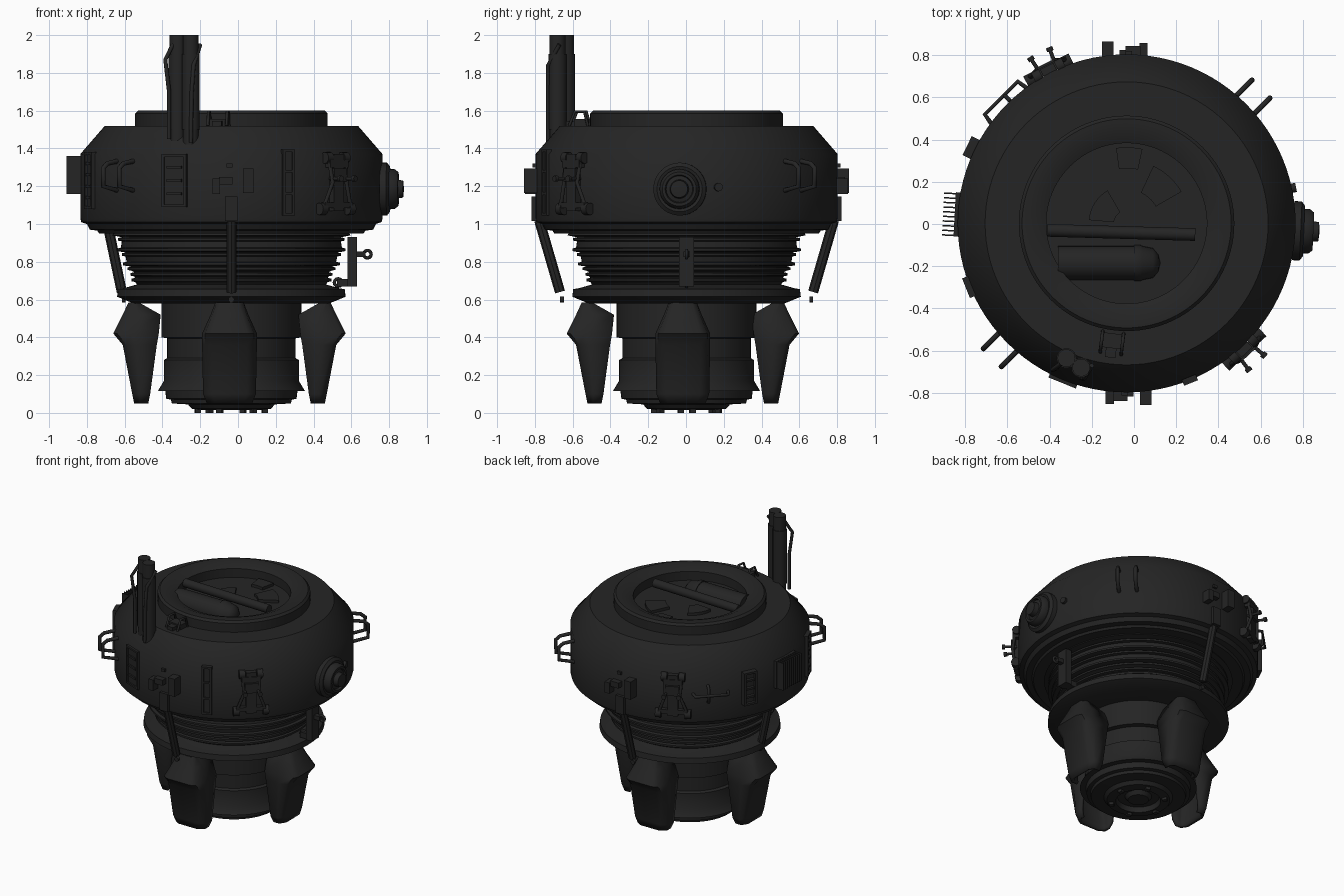
import bpy, bmesh, math
from mathutils import Matrix, Vector

default_cube = bpy.data.objects.get("Cube")
if default_cube:
    bpy.data.objects.remove(default_cube, do_unlink=True)

dark_metal = bpy.data.materials.new("dark_metal")
dark_metal.use_nodes = True
colour = (0.018, 0.018, 0.018, 1)
dark_metal.diffuse_color = colour
dark_metal.node_tree.nodes["Principled BSDF"].inputs["Base Color"].default_value = colour

CENTRE = Vector((-0.035, 0.003, 0))


def radial(angle, radius=0.0, height=0.0):
    """Frame on the hull: local y points outward, z up, x sideways."""
    return (Matrix.Translation(CENTRE) @ Matrix.Rotation(math.radians(angle - 90), 4, 'Z')
            @ Matrix.Translation((0, radius, height)))


def activate(obj):
    bpy.ops.object.select_all(action='DESELECT')
    obj.select_set(True)
    bpy.context.view_layer.objects.active = obj


def finish(name, bm, matrix=Matrix(), smooth=True):
    bmesh.ops.recalc_face_normals(bm, faces=bm.faces)
    mesh = bpy.data.meshes.new(name)
    bm.to_mesh(mesh)
    bm.free()
    obj = bpy.data.objects.new(name, mesh)
    bpy.context.collection.objects.link(obj)
    obj.matrix_world = matrix
    mesh.materials.append(dark_metal)
    if smooth:
        activate(obj)
        bpy.ops.object.shade_smooth_by_angle(angle=math.radians(42))
    return obj


def lathe(name, profile, matrix, segments=96):
    bm = bmesh.new()
    verts = [bm.verts.new((r, 0, z)) for r, z in profile]
    edges = [bm.edges.new(pair) for pair in zip(verts, verts[1:])]
    bmesh.ops.spin(bm, geom=verts + edges, axis=(0, 0, 1), cent=(0, 0, 0),
                   angle=math.tau, steps=segments, use_duplicate=False)
    bmesh.ops.remove_doubles(bm, verts=bm.verts, dist=0.0001)
    return finish(name, bm, matrix)


def boxes(name, matrix, parts):
    """Several boxes in one mesh, each given as (centre, size)."""
    bm = bmesh.new()
    for centre, size in parts:
        bmesh.ops.create_cube(bm, size=1, matrix=Matrix.Translation(centre) @ Matrix.Diagonal((*size, 1)))
    return finish(name, bm, matrix, smooth=False)


def cylinder(name, matrix, start, end, radius, segments=24):
    start, end = Vector(start), Vector(end)
    axis = end - start
    place = Matrix.Translation((start + end) / 2) @ axis.to_track_quat('Z', 'Y').to_matrix().to_4x4()
    bm = bmesh.new()
    bmesh.ops.create_cone(bm, cap_ends=True, segments=segments, radius1=radius,
                          radius2=radius, depth=axis.length, matrix=place)
    return finish(name, bm, matrix)


def pipe(name, matrix, points, radius, closed=False):
    curve = bpy.data.curves.new(name, 'CURVE')
    curve.dimensions = '3D'
    curve.bevel_depth = radius
    curve.bevel_resolution = 2
    curve.use_fill_caps = True
    spline = curve.splines.new('POLY')
    spline.points.add(len(points) - 1)
    spline.use_cyclic_u = closed
    for point, co in zip(spline.points, points):
        point.co = (*co, 1)
    obj = bpy.data.objects.new(name, curve)
    bpy.context.collection.objects.link(obj)
    obj.matrix_world = matrix
    curve.materials.append(dark_metal)
    activate(obj)
    bpy.ops.object.convert(target='MESH')


def panel(name, angle, height, w, h, depth=0.03, slats=0):
    """Framed plate on the hull wall, with optional slats."""
    bar = 0.014
    parts = [((0, 0, 0), (w, depth, h))]
    for s in (-1, 1):
        parts.append(((s * (w - bar) / 2, depth / 2, 0), (bar, depth, h)))
        parts.append(((0, depth / 2, s * (h - bar) / 2), (w, depth, bar)))
    for i in range(slats):
        parts.append(((0, depth / 2, h * ((i + 1) / (slats + 1) - 0.5)), (w * 0.6, depth, bar)))
    boxes(name, radial(angle, 0.795, height), parts)


# Main hull with the raised hatch ring and recessed floor
lathe("upper_hull", [(0, 0.95), (0.7, 0.95), (0.71, 0.965), (0.75, 0.97), (0.765, 1.0), (0.795, 1.01),
                     (0.8, 1.03), (0.8, 1.37), (0.67, 1.52), (0.51, 1.52), (0.51, 1.585), (0.495, 1.6),
                     (0.44, 1.6), (0.38, 1.575), (0.38, 1.51), (0, 1.51)], radial(90))

# Ribbed neck, stepping inward as it goes down
neck = [(0, 0.96), (0.62, 0.96), (0.63, 0.94)]
for r, z in ((0.6, 0.93), (0.605, 0.875), (0.58, 0.85), (0.575, 0.8), (0.55, 0.775), (0.535, 0.745), (0.53, 0.715)):
    neck += [(r - 0.02, z), (r, z - 0.005), (r, z - 0.018), (r - 0.02, z - 0.022)]
neck += [(0.5, 0.68), (0.57, 0.66), (0.6, 0.655), (0.605, 0.615), (0.52, 0.58), (0, 0.58)]
lathe("ribbed_neck", neck, radial(90))

# Lower drum and stepped underside
lathe("lower_drum", [(0, 0.6), (0.37, 0.6), (0.37, 0.4), (0.34, 0.395), (0.34, 0.29), (0.357, 0.28),
                     (0.357, 0.17), (0.39, 0.115), (0.35, 0.115), (0.345, 0.075), (0.32, 0.07), (0.315, 0.05),
                     (0.23, 0.045), (0.21, 0.022), (0.15, 0.015), (0.14, 0.05), (0, 0.05)], radial(90))
for i in range(6):
    boxes("underside_lug", radial(i * 60 + 10, 0.18, 0.012), [((0, 0, 0), (0.03, 0.03, 0.024))])
lathe("underside_core", [(0, 0.025), (0.07, 0.025), (0.09, 0.05)], radial(90), 32)

# Four armoured leg shells
for angle in range(0, 360, 90):
    bm = bmesh.new()
    rows = []
    for z, inner, outer, w in ((0.05, 0.43, 0.505, 0.12), (0.1, 0.42, 0.515, 0.14), (0.36, 0.385, 0.565, 0.145),
                               (0.42, 0.375, 0.615, 0.145), (0.52, 0.365, 0.565, 0.1), (0.585, 0.48, 0.535, 0.075)):
        mid = inner + (outer - inner) * 0.6
        half = [(w, inner), (w, mid), (w * 0.9, outer - 0.02), (w * 0.65, outer)]
        outline = half + [(-x, y) for x, y in reversed(half)]
        rows.append([bm.verts.new((x, y, z)) for x, y in outline])
    for low, high in zip(rows, rows[1:]):
        for i in range(len(low) - 1):
            bm.faces.new((low[i], low[i + 1], high[i + 1], high[i]))
    bm.faces.new(rows[-1])
    shell = finish("leg_shell", bm, Matrix.Translation((-0.01, -0.02, 0)) @ radial(angle))
    thick = shell.modifiers.new("thickness", 'SOLIDIFY')
    thick.thickness = 0.02

# Struts from hull to neck
for angle, top, bottom in ((90, 0.78, 0.67), (-90, 0.78, 0.67), (180, 0.66, 0.58)):
    place = radial(angle)
    cylinder("strut", place, (0, top, 1.02), (0, bottom, 0.64), 0.027, 8)
    cylinder("strut_foot", place, (0, bottom - 0.02, 0.6), (0, bottom, 0.6), 0.016, 12)
    boxes("strut_mount", place, [((0, top + 0.02, 1.08), (0.065, 0.04, 0.13))])

# Latch with two eyes on the neck
place = radial(0)
boxes("neck_latch", place, [((0, 0.64, 0.8), (0.08, 0.05, 0.26)), ((0, 0.68, 0.84), (0.035, 0.06, 0.03)),
                            ((0, 0.6, 0.69), (0.06, 0.08, 0.04))])
for r, z in ((0.72, 0.84), (0.565, 0.69)):
    ring = [(0, r + 0.02 * math.cos(t * math.tau / 12), z + 0.02 * math.sin(t * math.tau / 12)) for t in range(12)]
    pipe("latch_eye", place, ring, 0.009, True)

# Round side hub and a small knob beside it
outward = Matrix.Rotation(math.radians(-90), 4, 'X')
lathe("side_hub", [(0.14, 0), (0.14, 0.035), (0.12, 0.05), (0.105, 0.045), (0.105, 0.075), (0.09, 0.095),
                   (0.075, 0.095), (0.07, 0.08), (0.05, 0.085), (0.045, 0.12), (0, 0.125)],
      radial(-2.5, 0.79, 1.185) @ outward, 40)
cylinder("side_knob", radial(12, 0.77, 1.195), (0, 0, 0), (0, 0.05, 0), 0.022, 16)

# Cooling comb
boxes("cooling_comb", radial(177, 0.82, 1.26),
      [((0, -0.02, 0), (0.21, 0.03, 0.2))] + [((i * 0.022 - 0.1, 0.01, 0), (0.007, 0.08, 0.2)) for i in range(10)])

# Paired grab handles on opposite quarters
for angle in (45, 225):
    for side in (-0.06, 0.06):
        pipe("grab_handle", radial(angle, 0.78, 1.26),
             [(side, 0, 0.075), (side, 0.09, 0.06), (side, 0.12, 0.035), (side, 0.12, -0.06), (side, 0, -0.085)], 0.013)

# Equipment blocks fore and aft
for angle in (90, -90):
    boxes("equipment_block", radial(angle, 0.82, 1.23),
          [((-0.09, 0, 0), (0.055, 0.08, 0.13)), ((0.08, 0, -0.03), (0.04, 0.07, 0.08)),
           ((0.03, -0.01, 0), (0.07, 0.06, 0.04)), ((0.01, -0.02, 0.08), (0.03, 0.03, 0.02))])

# Jointed clamps with four rollers
for angle in (-47, 117):
    place = radial(angle, 0.81, 1.22)
    boxes("clamp_body", place, [((0, 0, 0), (0.07, 0.05, 0.3)), ((0, 0.01, 0.1), (0.13, 0.04, 0.04)),
                                ((0, 0.01, -0.12), (0.2, 0.03, 0.03)), ((0, 0.025, 0.04), (0.09, 0.03, 0.07))])
    for side in (-1, 1):
        for x, z, r in ((0.1, -0.14, 0.032), (0.06, 0.13, 0.03)):
            cylinder("clamp_roller", place, (side * (x - 0.02), 0, z), (side * (x + 0.02), 0, z), r, 16)
        pipe("clamp_arm", place, [(side * 0.1, 0.01, -0.14), (side * 0.05, 0.03, 0), (side * 0.06, 0.01, 0.13)], 0.011)
        cylinder("clamp_pin", place, (side * 0.04, 0, 0.02), (side * 0.05, 0.09, 0.02), 0.009, 12)
        cylinder("clamp_pin_head", place, (side * 0.049, 0.08, 0.02), (side * 0.051, 0.1, 0.02), 0.016, 12)

# Framed hull panels
panel("slot_panel", -68, 1.22, 0.07, 0.35, 0.02, 2)
panel("window_panel", -112, 1.23, 0.14, 0.28, 0.02, 3)
panel("quarter_panel", 202, 1.23, 0.1, 0.3, 0.025, 4)
panel("rear_panel", 154, 1.23, 0.1, 0.24, 0.045, 3)

# Crossed rail on the rear quarter
place = radial(135, 0.8, 1.22)
pipe("cross_rail", place, [(-0.12, -0.02, 0), (-0.11, 0.04, 0), (0.11, 0.04, 0), (0.12, -0.02, 0)], 0.011)
pipe("cross_post", place, [(0.02, 0, 0.06), (0.02, 0.035, 0.05), (0.02, 0.035, -0.05), (0.02, 0, -0.06)], 0.01)

# Twin mast tubes with side pipes
for x, y in ((-0.32, -0.635), (-0.25, -0.68)):
    cylinder("mast_tube", Matrix(), (x, y, 1.42), (x, y, 2), 0.042)
    cylinder("mast_collar", Matrix(), (x, y, 1.5), (x, y, 1.9), 0.047)
pipe("mast_pipe", Matrix(), [(-0.345, -0.66, 1.95), (-0.385, -0.69, 1.87), (-0.365, -0.68, 1.7), (-0.365, -0.68, 1.45)], 0.011)
pipe("mast_pipe", Matrix(), [(-0.2, -0.67, 1.95), (-0.235, -0.73, 1.84), (-0.245, -0.73, 1.7), (-0.25, -0.73, 1.43)], 0.011)

# Small bracket at the front of the hatch ring
boxes("deck_bracket", radial(-97, 0.56, 1.535), [((0, 0, 0), (0.1, 0.07, 0.04)), ((0, 0.05, -0.005), (0.05, 0.06, 0.03))])
for side in (-0.05, 0.05):
    pipe("deck_loop", radial(-97, 0.56, 1.52), [(side, -0.04, 0), (side, -0.02, 0.075), (side, 0.03, 0.075), (side, 0.06, 0)], 0.008)

# Hatch machinery: cross bar, domed tank and fan plates
cylinder("hatch_bar", Matrix(), (-0.41, -0.03, 1.56), (0.29, -0.05, 1.56), 0.03)
tank = Matrix.Translation((-0.36, -0.185, 1.51)) @ Matrix.Rotation(math.radians(90), 4, 'Y')
lathe("hatch_tank", [(0, 0), (0.08, 0), (0.08, 0.36), (0.086, 0.36), (0.086, 0.39), (0.08, 0.4),
                     (0.07, 0.45), (0.04, 0.475), (0, 0.485)], tank, 32)
for inner, outer, start, end in ((0.16, 0.3, 30, 65), (0.06, 0.18, 120, 175), (0.26, 0.36, 78, 98)):
    bm = bmesh.new()
    steps = [math.radians(start + (end - start) * i / 8) for i in range(9)]
    rim = [(outer, t) for t in steps] + [(inner, t) for t in reversed(steps)]
    face = bm.faces.new([bm.verts.new((r * math.cos(t), r * math.sin(t), 1.505)) for r, t in rim])
    raised = bmesh.ops.extrude_face_region(bm, geom=[face])["geom"]
    bmesh.ops.translate(bm, vec=(0, 0, 0.025), verts=[v for v in raised if isinstance(v, bmesh.types.BMVert)])
    finish("fan_plate", bm, radial(90))
